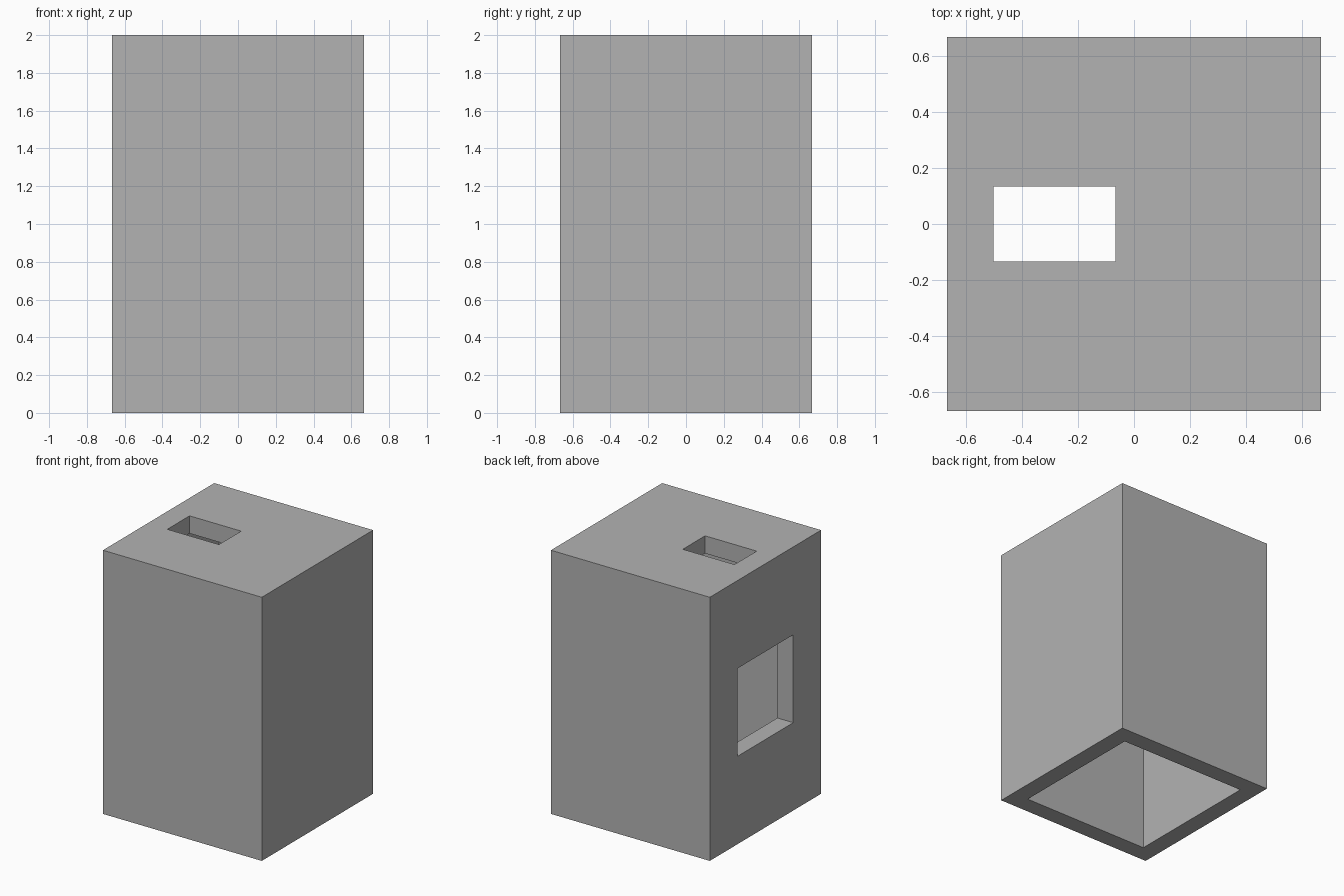
import bpy

cube = bpy.data.objects.get("Cube")
if cube:
    bpy.data.objects.remove(cube, do_unlink=True)

WIDTH, HEIGHT, WALL = 4 / 3, 2.0, 2 / 15
HALF = WIDTH / 2
OVER = 0.1  # how far cutters reach past the surface


def box(name, low, high):
    """Axis-aligned box between two opposite corners."""
    centre = [(a + b) / 2 for a, b in zip(low, high)]
    bpy.ops.mesh.primitive_cube_add(size=1, location=centre)
    obj = bpy.context.object
    obj.name = name
    obj.scale = [b - a for a, b in zip(low, high)]
    bpy.ops.object.transform_apply(location=True, rotation=False, scale=True)
    return obj


def cut(target, cutter):
    """Subtract the cutter, then discard it."""
    cutter.hide_render = True
    mod = target.modifiers.new(cutter.name, 'BOOLEAN')
    mod.operation, mod.solver, mod.object = 'DIFFERENCE', 'EXACT', cutter
    bpy.context.view_layer.objects.active = target
    bpy.ops.object.modifier_apply(modifier=mod.name)
    bpy.data.objects.remove(cutter, do_unlink=True)


# Outer block
housing = box("housing", (-HALF, -HALF, 0), (HALF, HALF, HEIGHT))

# Hollow interior, open at the bottom
inner = HALF - WALL
cut(housing, box("cavity", (-inner, -inner, -OVER), (inner, inner, HEIGHT - WALL)))

# Slot through the top
cut(housing, box("top_slot", (-0.5, -WALL, HEIGHT - WALL - OVER),
                 (-WALL / 2, WALL, HEIGHT + OVER)))

# Square window through the side wall
cut(housing, box("side_window", (-HALF - OVER, -HALF / 2, HEIGHT / 3),
                 (-inner + OVER, HALF / 2, HEIGHT * 2 / 3)))

# Plain grey finish
grey = bpy.data.materials.new("plain_grey")
colour = (0.45, 0.45, 0.45, 1)
grey.use_nodes = True
grey.diffuse_color = colour
grey.node_tree.nodes["Principled BSDF"].inputs["Base Color"].default_value = colour
housing.data.materials.clear()
housing.data.materials.append(grey)
for face in housing.data.polygons:
    face.material_index = 0
    face.use_smooth = False
